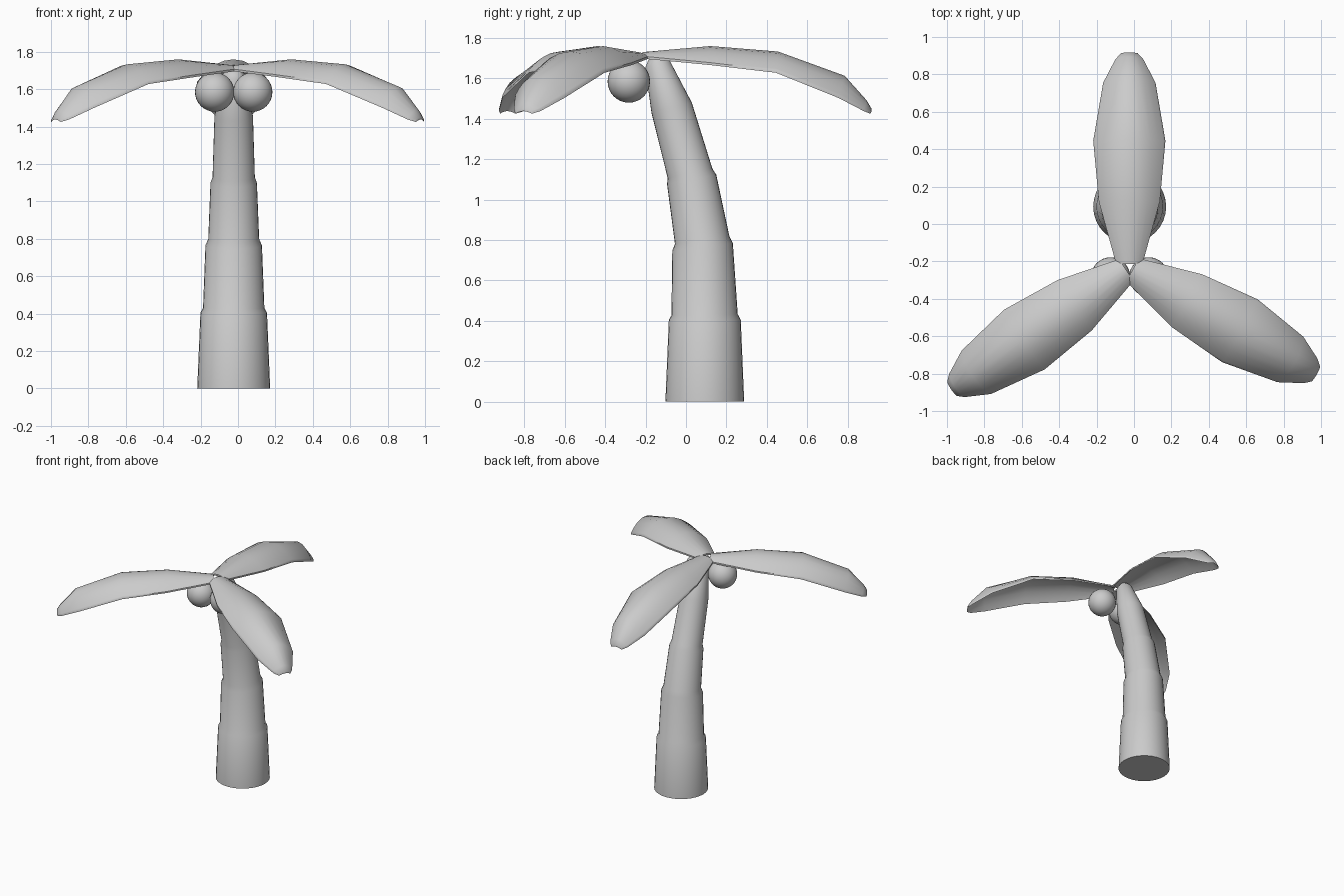
import bpy, bmesh, math
from mathutils import Matrix, Vector

if "Cube" in bpy.data.objects:
    bpy.data.objects.remove(bpy.data.objects["Cube"])

CX = -0.023  # trunk centre line


def make(name, bm, angle):
    bmesh.ops.recalc_face_normals(bm, faces=bm.faces)
    me = bpy.data.meshes.new(name)
    bm.to_mesh(me)
    bm.free()
    ob = bpy.data.objects.new(name, me)
    bpy.context.collection.objects.link(ob)
    bpy.ops.object.select_all(action='DESELECT')
    ob.select_set(True)
    bpy.context.view_layer.objects.active = ob
    bpy.ops.object.shade_smooth_by_angle(angle=math.radians(angle))
    return ob


# Leaning trunk with stepped rings: centre y, z, radius, tilt in degrees
rings = [(0.093, 0, 0.195, 0), (0.093, 0.405, 0.178, 0),
         (0.092, 0.43, 0.164, 1), (0.082, 0.765, 0.151, 7),
         (0.08, 0.80, 0.136, 8), (0.028, 1.10, 0.124, 11),
         (0.02, 1.13, 0.113, 12), (-0.071, 1.455, 0.103, 14),
         (-0.143, 1.675, 0.062, 20), (-0.15, 1.71, 0.035, 20)]
N = 32
bm = bmesh.new()
loops = []
for cy, z, r, tilt in rings:
    t = math.radians(tilt)
    loop = []
    for i in range(N):
        a = 2 * math.pi * i / N
        s = r * math.sin(a)
        loop.append(bm.verts.new((CX + r * math.cos(a), cy + s * math.cos(t), z + s * math.sin(t))))
    loops.append(loop)
for lo, hi in zip(loops, loops[1:]):
    for i in range(N):
        j = (i + 1) % N
        bm.faces.new((lo[i], lo[j], hi[j], hi[i]))
bm.faces.new(loops[0])
bm.faces.new(loops[-1])
make("trunk", bm, 50)

# Drooping arched leaves: distance, ridge z, half width, edge z, edge setback
stations = [(0.02, 1.73, 0.07, 1.71, 0.0), (0.355, 1.76, 0.163, 1.678, 0.0),
            (0.69, 1.733, 0.193, 1.64, 0.01), (1.02, 1.613, 0.14, 1.515, 0.03),
            (1.13, 1.49, 0.075, 1.45, 0.015), (1.153, 1.45, 0.045, 1.437, 0.005)]
M = 10


def leaf(name, degrees):
    bm = bmesh.new()
    rows = []
    for d, zr, w, ze, back in stations:
        row = []
        for i in range(M + 1):
            u = -math.cos(math.pi * i / M)
            row.append(bm.verts.new((d - back * u * u, w * u, zr + (ze - zr) * u * u)))
        rows.append(row)
    for a, b in zip(rows, rows[1:]):
        for i in range(M):
            bm.faces.new((a[i], b[i], b[i + 1], a[i + 1]))
    # Thin underside offset straight down
    top = bm.faces[:]
    dup = bmesh.ops.duplicate(bm, geom=bm.verts[:] + bm.edges[:] + top)
    low = [g for g in dup["geom"] if isinstance(g, bmesh.types.BMVert)]
    bmesh.ops.translate(bm, verts=low, vec=(0, 0, -0.012))
    bmesh.ops.bridge_loops(bm, edges=[e for e in bm.edges if e.is_boundary])
    bm.transform(Matrix.Translation(Vector((-0.025, -0.235, 0)))
                 @ Matrix.Rotation(math.radians(degrees), 4, 'Z'))
    make(name, bm, 45)


for name, deg in (("leaf_back", 90), ("leaf_right", -29.6), ("leaf_left", 214.3)):
    leaf(name, deg)

# Pair of coconuts
for name, x in (("coconut_left", -0.125), ("coconut_right", 0.079)):
    bm = bmesh.new()
    bmesh.ops.create_uvsphere(bm, u_segments=32, v_segments=16, radius=0.105,
                              matrix=Matrix.Translation((x, -0.283, 1.585)))
    make(name, bm, 60)
